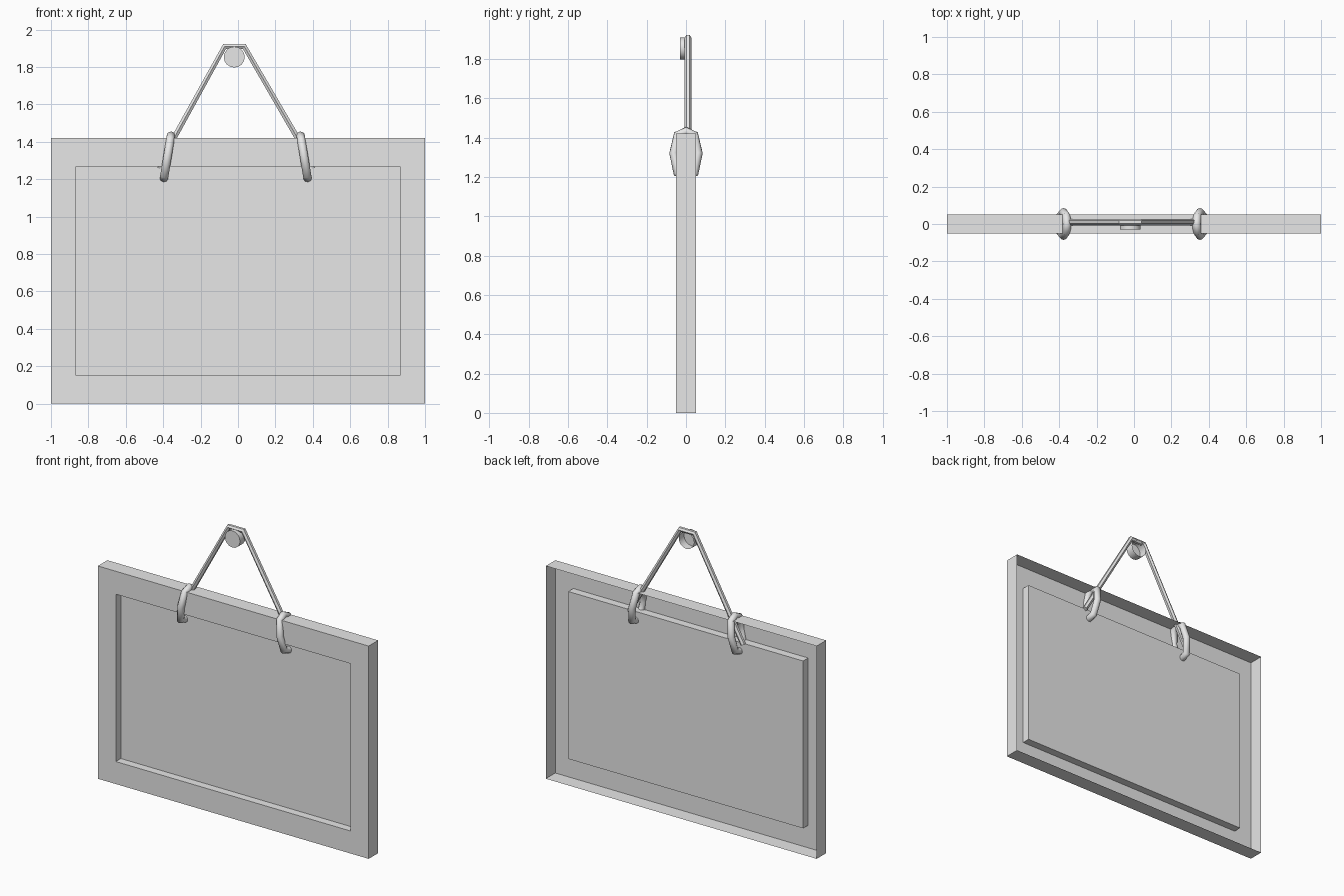
import bpy
import bmesh
import math

cube = bpy.data.objects.get("Cube")
if cube:
    bpy.data.objects.remove(cube, do_unlink=True)

grey = bpy.data.materials.new("plain grey")
grey.use_nodes = True
grey.diffuse_color = (0.8, 0.8, 0.8, 1)
grey.node_tree.nodes["Principled BSDF"].inputs["Base Color"].default_value = (0.8, 0.8, 0.8, 1)


def mesh_object(name, bm):
    bmesh.ops.recalc_face_normals(bm, faces=bm.faces)
    mesh = bpy.data.meshes.new(name)
    bm.to_mesh(mesh)
    bm.free()
    obj = bpy.data.objects.new(name, mesh)
    bpy.context.collection.objects.link(obj)
    mesh.materials.append(grey)
    return obj


def skin(name, loops):
    """Bridge matching closed loops in order and cap the last one."""
    bm = bmesh.new()
    rings = [[bm.verts.new(p) for p in loop] for loop in loops]
    n = len(rings[0])
    for a, b in zip(rings, rings[1:]):
        for i in range(n):
            j = (i + 1) % n
            bm.faces.new((a[i], a[j], b[j], b[i]))
    bm.faces.new(rings[-1])
    return mesh_object(name, bm)


def tube(name, points, radius, resolution, cyclic=False):
    """Sweep a round section along a polyline, then turn it into a mesh."""
    curve = bpy.data.curves.new(name, "CURVE")
    curve.dimensions = "3D"
    curve.bevel_depth = radius
    curve.bevel_resolution = resolution
    curve.use_fill_caps = not cyclic
    spline = curve.splines.new("POLY")
    spline.points.add(len(points) - 1)
    for p, co in zip(spline.points, points):
        p.co = (*co, 1)
    spline.use_cyclic_u = cyclic
    curve.materials.append(grey)
    obj = bpy.data.objects.new(name, curve)
    bpy.context.collection.objects.link(obj)
    select(obj)
    bpy.ops.object.convert(target="MESH")
    return bpy.context.view_layer.objects.active


def select(obj):
    bpy.ops.object.select_all(action="DESELECT")
    obj.select_set(True)
    bpy.context.view_layer.objects.active = obj


def smooth(obj, degrees):
    select(obj)
    bpy.ops.object.shade_smooth_by_angle(angle=math.radians(degrees))


def rect(x0, x1, z0, z1, y):
    return [(x0, y, z0), (x1, y, z0), (x1, y, z1), (x0, y, z1)]


# Board: open-backed shell with a recessed centre panel
outer = (-1, 1, 0, 1.42)
inner = (-0.867, 0.867, 0.15, 1.267)
skin("board", [rect(*outer, 0.05), rect(*outer, -0.05),
               rect(*inner, -0.05), rect(*inner, 0.003)])

# Hanging cord: bends over the peg, ends tucked inside the board
cord = tube("hanging_cord",
            [(-0.43, 0.01, 1.262), (-0.072, 0.01, 1.909),
             (0.034, 0.01, 1.909), (0.41, 0.01, 1.262)], 0.017, 1)
smooth(cord, 30)

# Peg: short round cup, open at the back
def circle(y):
    return [(-0.02 + 0.056 * math.cos(a), y, 1.853 + 0.056 * math.sin(a))
            for a in (math.tau * i / 16 for i in range(16))]


peg = skin("peg", [circle(0.025), circle(-0.03)])
smooth(peg, 30)

# Rings: closed loops through the board, leaning outward at the bottom
half = [(0, 1.432), (0.042, 1.412), (0.062, 1.32), (0.044, 1.222), (0, 1.208)]
profile = half + [(-y, z) for y, z in reversed(half[1:-1])]
for side, name in ((-1, "right_ring"), (1, "left_ring")):
    path = [(-0.012 + side * (0.347 + 0.165 * (1.43 - z)), y, z) for y, z in profile]
    ring = tube(name, path, 0.023, 3, cyclic=True)
    smooth(ring, 80)
